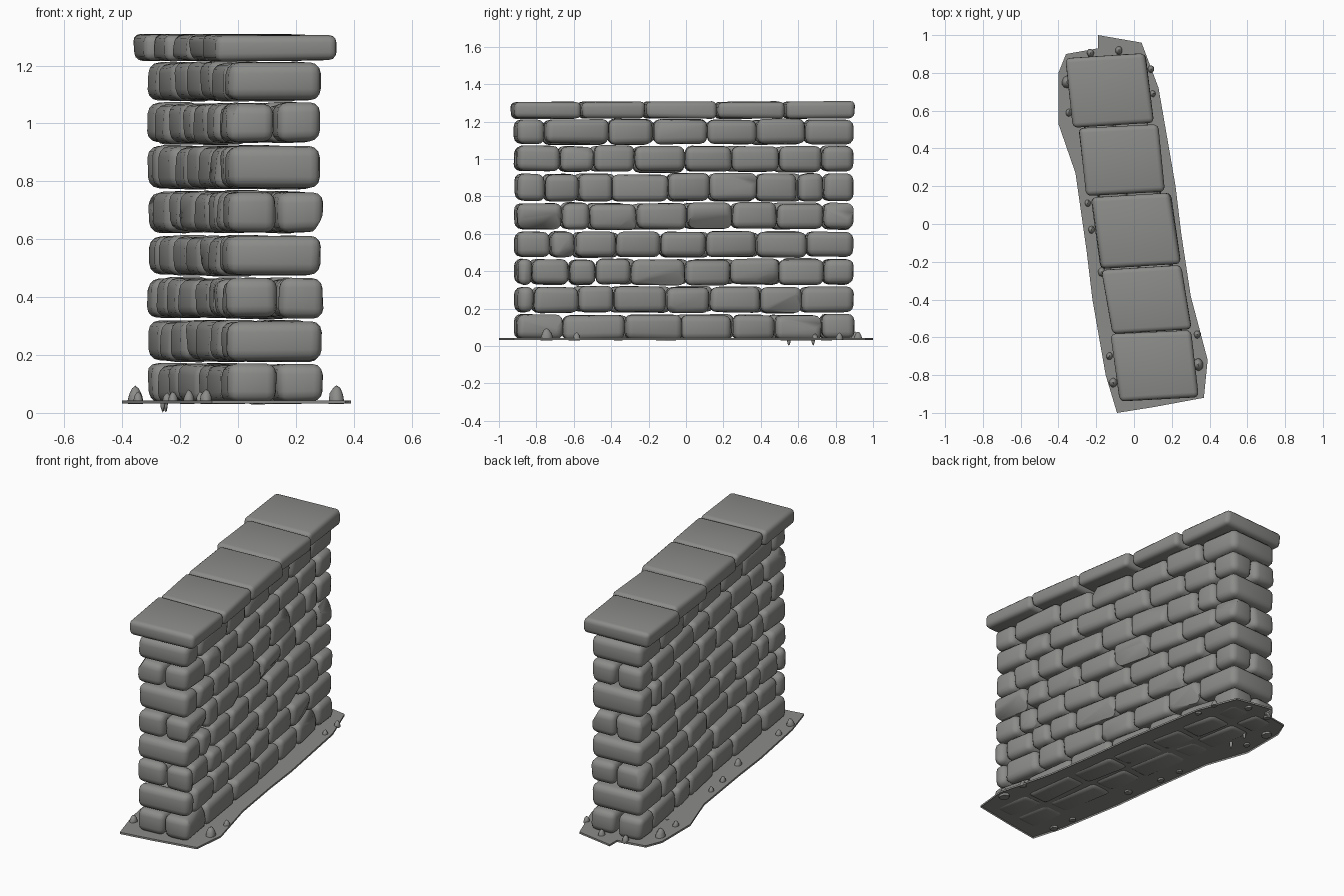
import bpy, bmesh, math, random
from mathutils import Vector

if "Cube" in bpy.data.objects:
    bpy.data.objects.remove(bpy.data.objects["Cube"])

random.seed(11)
stone_mat = bpy.data.materials.new("grey stone")
stone_mat.diffuse_color = (0.26, 0.265, 0.25, 1)
stone_mat.use_nodes = True
stone_mat.node_tree.nodes["Principled BSDF"].inputs["Base Color"].default_value = stone_mat.diffuse_color

# Centre line of the slightly curved wall: (y, x)
LINE = [(-1.1, 0.15), (-0.92, 0.132), (-0.74, 0.110), (-0.38, 0.065), (-0.02, 0.005),
        (0.34, -0.065), (0.715, -0.13), (0.9, -0.155), (1.1, -0.18)]


def centre(y):
    for (y0, x0), (y1, x1) in zip(LINE, LINE[1:]):
        if y <= y1:
            return x0 + (x1 - x0) * (y - y0) / (y1 - y0)
    return LINE[-1][1]


def place(u, y, z):
    """Wall space (across, along, up) to world space."""
    return Vector((centre(y) + u, y + 0.07 * u, z))


def place_cap(u, y, z, mid, slope):
    return Vector((centre(mid) - slope * (y - mid) + u, y + 0.06 * u, z))


def add_stone(target, u0, u1, y0, y1, z0, z1, radius, jitter, chip=0.0, mapper=place):
    """A jittered, rounded block, sometimes with one corner split off flat."""
    bm = bmesh.new()
    bmesh.ops.create_cube(bm, size=1)
    for v in bm.verts:
        u = u1 if v.co.x > 0 else u0
        y = y1 if v.co.y > 0 else y0
        z = z1 if v.co.z > 0 else z0
        v.co = mapper(u + random.uniform(-1, 1) * jitter,
                      y + random.uniform(-1, 1) * jitter * 0.6,
                      z + random.uniform(-1, 1) * jitter * 0.5)
    corners = [v.co.copy() for v in bm.verts]
    mid = sum(corners, Vector()) / 8
    bmesh.ops.bevel(bm, geom=bm.edges[:], offset=radius, segments=3, profile=0.5,
                    affect='EDGES', clamp_overlap=True)
    if random.random() < chip:
        corner = random.choice(corners)
        d = corner - mid
        n = Vector((math.copysign(1, d.x), math.copysign(random.uniform(.2, .5), d.y),
                    math.copysign(random.uniform(.3, .7), d.z))).normalized()
        bmesh.ops.bisect_plane(bm, geom=bm.verts[:] + bm.edges[:] + bm.faces[:],
                               plane_co=corner - n * 0.036, plane_no=n, clear_outer=True)
        bmesh.ops.holes_fill(bm, edges=[e for e in bm.edges if e.is_boundary])
    bmesh.ops.recalc_face_normals(bm, faces=bm.faces[:])
    part = bpy.data.meshes.new("part")
    bm.to_mesh(part)
    bm.free()
    target.from_mesh(part)
    bpy.data.meshes.remove(part)


def finish(bm, name, angle=50):
    me = bpy.data.meshes.new(name)
    bm.to_mesh(me)
    bm.free()
    me.materials.append(stone_mat)
    ob = bpy.data.objects.new(name, me)
    bpy.context.collection.objects.link(ob)
    bpy.ops.object.select_all(action='DESELECT')
    ob.select_set(True)
    bpy.context.view_layer.objects.active = ob
    bpy.ops.object.shade_smooth_by_angle(angle=math.radians(angle))
    return ob


# Inner joints of every course, bottom to top
COURSES = [
    (0.036, 0.168, [-.65, -.32, -.02, .25, .48, .73]),
    (0.180, 0.317, [-.81, -.57, -.38, -.10, .13, .40, .62]),
    (0.329, 0.464, [-.82, -.62, -.48, -.29, 0, .24, .50, .74]),
    (0.476, 0.611, [-.72, -.59, -.37, -.13, .11, .38, .65]),
    (0.625, 0.764, [-.66, -.51, -.26, .01, .25, .49, .74]),
    (0.776, 0.921, [-.75, -.57, -.39, -.09, .13, .38, .60, .74]),
    (0.933, 1.068, [-.67, -.49, -.27, 0, .25, .50, .73]),
    (1.080, 1.211, [-.75, -.41, -.17, .12, .38, .64]),
]
HALF, GAP = 0.162, 0.002
for i, (z0, z1, joints) in enumerate(COURSES):
    bm = bmesh.new()
    header = i % 2 == 1                     # full-width stones at both ends
    split = random.uniform(-0.01, 0.015)
    for side in (1, -1):
        inner = [j - 0.012 for j in joints]
        if side < 0:
            inner = [inner[0]] + [j + random.uniform(-.04, .04) for j in inner[1:-1]] + [inner[-1]]
        ys = [-0.912] + inner + [0.890]
        for k, (a, b) in enumerate(zip(ys, ys[1:])):
            end = k in (0, len(ys) - 2)
            out = HALF + (0 if end else random.uniform(-0.008, 0.004))
            dz = random.uniform(-0.004, 0.004)
            if header and end:
                if side > 0:
                    add_stone(bm, -HALF, HALF, a + GAP, b - GAP, z0, z1, 0.038, 0.007)
            elif side > 0:
                add_stone(bm, split + GAP, out, a + GAP, b - GAP, z0 + dz, z1 + dz, 0.036, 0.009, 0.2)
            else:
                add_stone(bm, -out, split - GAP, a + GAP, b - GAP, z0 + dz, z1 + dz, 0.036, 0.009, 0.2)
    finish(bm, f"stone_course_{i + 1}")

# Capstones, each turned slightly on its own
bm = bmesh.new()
caps = [-0.93, -0.570, -0.228, 0.155, 0.520, 0.893]
for a, b, slope in zip(caps, caps[1:], (0.13, 0.16, 0.13, 0.10, 0.11)):
    m = (a + b) / 2
    add_stone(bm, -0.21, 0.21, a + 0.003, b - 0.003, 1.217, 1.306, 0.026, 0.008,
              mapper=lambda u, y, z: place_cap(u, y, z, m, slope))
finish(bm, "capstones")

# Thin irregular ground patch, a little higher in the middle
OUTLINE = [(-.19, 1), (.04, .96), (.13, .72), (.22, .2), (.25, -.05), (.30, -.38), (.39, -.72),
           (.37, -.92), (.1, -.97), (-.09, -1), (-.15, -.8), (-.22, -.4), (-.25, -.15),
           (-.31, .27), (-.40, .53), (-.40, .8), (-.36, .9), (-.19, .93)]
bm = bmesh.new()
face = bm.faces.new([bm.verts.new((x, y, 0.032)) for x, y in OUTLINE])
bmesh.ops.inset_region(bm, faces=[face], thickness=0.05, use_boundary=True, use_even_offset=True)
for v in face.verts:
    v.co.z = 0.043
bmesh.ops.triangulate(bm, faces=bm.faces[:])
bmesh.ops.recalc_face_normals(bm, faces=bm.faces[:])
if sum(f.normal.z for f in bm.faces) < 0:
    bmesh.ops.reverse_faces(bm, faces=bm.faces[:])
finish(bm, "ground_patch")

# Pebbles lying around the foot: x, y, radius
PEBBLES = [(-.355, .75, .034), (-.345, .59, .022), (-.08, .92, .024), (.09, .82, .021),
           (.10, .69, .019), (-.23, .905, .024), (-.245, .11, .02), (-.225, -.03, .022),
           (-.17, -.255, .026), (-.13, -.70, .022), (-.11, -.84, .027), (.34, -.745, .035),
           (.335, -.585, .022)]
bm = bmesh.new()


def pebble(x, y, z, r, height):
    """A blunt cone with a flat foot."""
    for v in bmesh.ops.create_icosphere(bm, subdivisions=2, radius=1)["verts"]:
        up = max(v.co.z, -0.1)
        w = r * random.uniform(0.9, 1.08) * (1 - 0.2 * up)
        v.co = Vector((x + v.co.x * w * 0.85, y + v.co.y * w, z + up * height))


for x, y, r in PEBBLES:
    pebble(x, y, 0.036, r, r * 1.7)
for x, y in ((-.26, .55), (-.25, .68)):     # small ones pressed through the ground
    pebble(x, y, 0.040, 0.011, -0.038)
bmesh.ops.recalc_face_normals(bm, faces=bm.faces[:])
finish(bm, "pebbles", 40)
